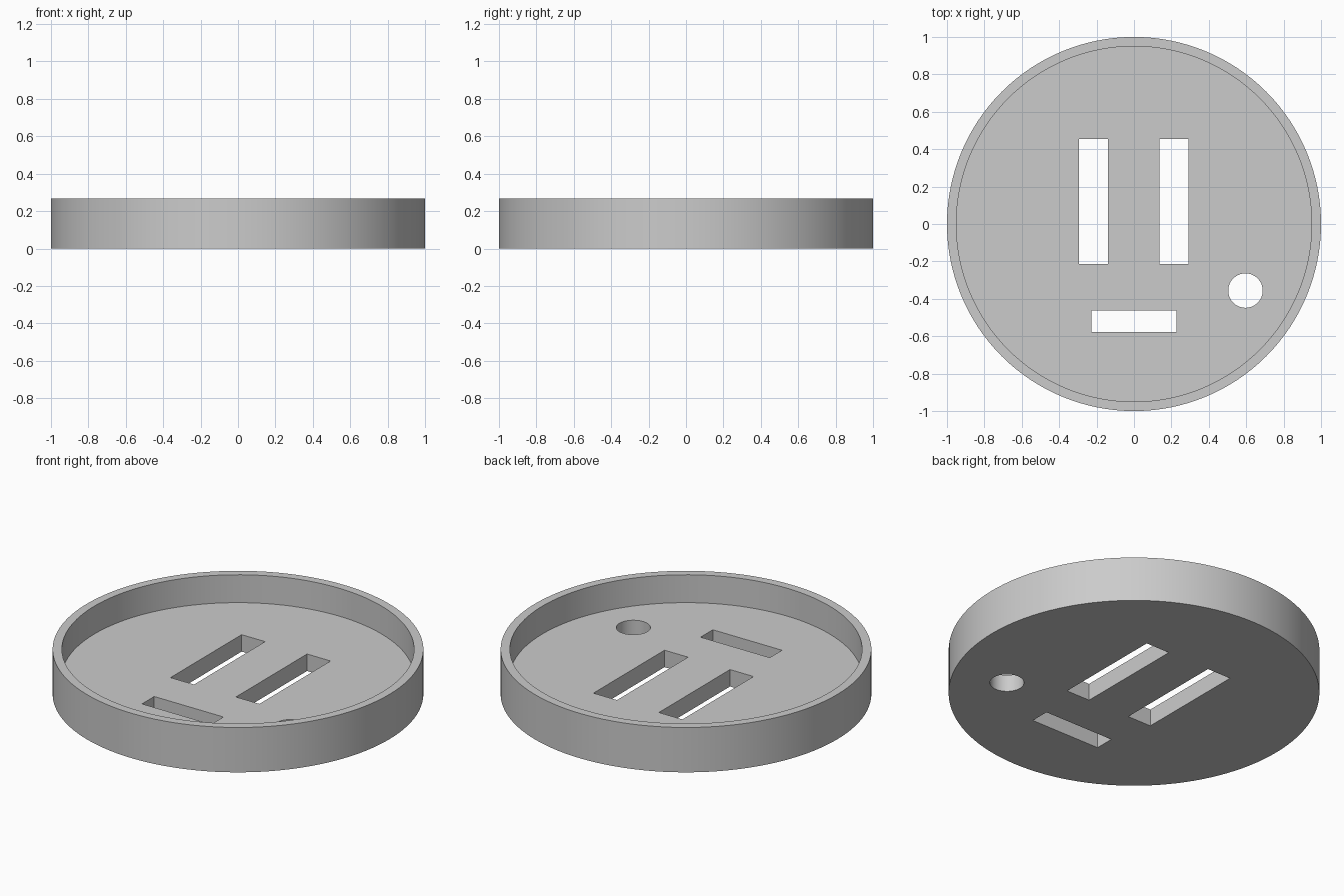
import bpy, bmesh, math
from mathutils import Matrix

cube = bpy.data.objects.get("Cube")
if cube:
    bpy.data.objects.remove(cube, do_unlink=True)

HEIGHT, FLOOR = 0.267, 0.101
RADIUS, INNER = 1.0, 0.95

# Single grey material
grey = bpy.data.materials.new("plain_grey")
grey.use_nodes = True
colour = (0.6, 0.6, 0.6, 1)
grey.diffuse_color = colour
grey.node_tree.nodes["Principled BSDF"].inputs["Base Color"].default_value = colour


def add_object(name, bm):
    mesh = bpy.data.meshes.new(name)
    bm.to_mesh(mesh)
    bm.free()
    mesh.materials.append(grey)
    obj = bpy.data.objects.new(name, mesh)
    bpy.context.collection.objects.link(obj)
    return obj


def cylinder(name, radius, x, y, z0, z1, sides):
    bm = bmesh.new()
    bmesh.ops.create_cone(bm, cap_ends=True, segments=sides, radius1=radius,
                          radius2=radius, depth=z1 - z0,
                          matrix=Matrix.Translation((x, y, (z0 + z1) / 2)))
    return add_object(name, bm)


def box(name, x, y, width, length):
    bm = bmesh.new()
    bmesh.ops.create_cube(bm, size=1, matrix=Matrix.Translation((x, y, FLOOR / 2))
                          @ Matrix.Diagonal((width, length, FLOOR * 3, 1)))
    return add_object(name, bm)


# Round tray body
tray = cylinder("round_tray", RADIUS, 0, 0, 0, HEIGHT, 128)

# Recess, two long slots, a short slot and a round hole
cutters = [
    cylinder("recess_cutter", INNER, 0, 0, FLOOR, HEIGHT + 0.2, 128),
    box("right_slot_cutter", -0.217, 0.12, 0.155, 0.669),
    box("left_slot_cutter", 0.214, 0.12, 0.155, 0.669),
    box("short_slot_cutter", 0, -0.52, 0.456, 0.115),
    cylinder("round_hole_cutter", 0.092, 0.596, -0.356, -0.1, FLOOR + 0.1, 64),
]
for cutter in cutters:
    cutter.hide_render = True
    mod = tray.modifiers.new(cutter.name, "BOOLEAN")
    mod.operation = "DIFFERENCE"
    mod.solver = "EXACT"
    mod.object = cutter

# Apply the cuts, then discard the cutters
bpy.context.view_layer.objects.active = tray
tray.select_set(True)
for mod in list(tray.modifiers):
    bpy.ops.object.modifier_apply(modifier=mod.name)
for cutter in cutters:
    bpy.data.objects.remove(cutter, do_unlink=True)

bpy.ops.object.shade_smooth_by_angle(angle=math.radians(30))
